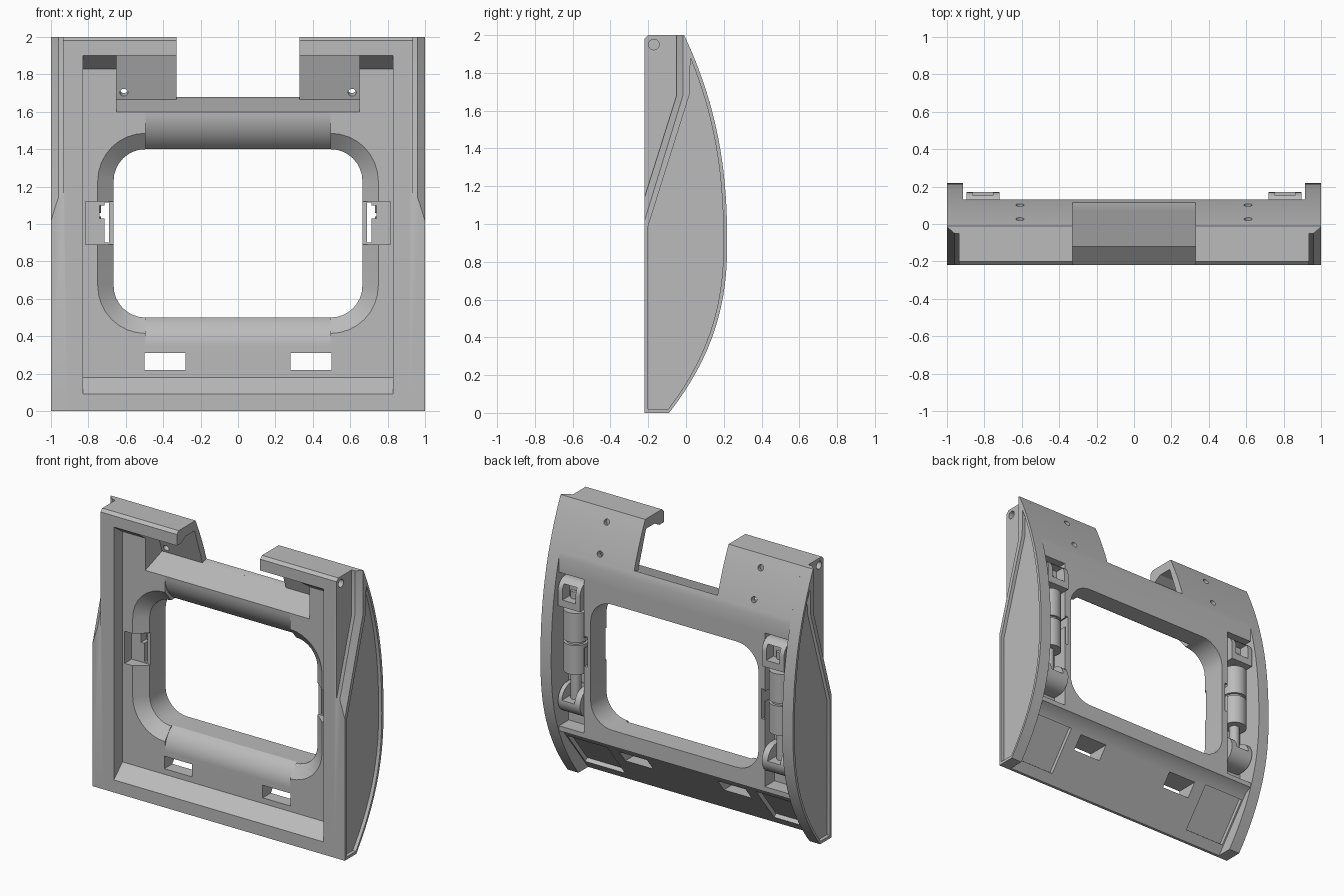
import bpy, bmesh, math

if "Cube" in bpy.data.objects:
    bpy.data.objects.remove(bpy.data.objects["Cube"])

grey = bpy.data.materials.new("plain_grey")
grey.use_nodes = True
grey.diffuse_color = (0.5, 0.5, 0.5, 1)
grey.node_tree.nodes["Principled BSDF"].inputs["Base Color"].default_value = (0.5, 0.5, 0.5, 1)


def loft(name, rings):
    """Closed solid through rings of 3D points."""
    bm = bmesh.new()
    loops = [[bm.verts.new(p) for p in ring] for ring in rings]
    n = len(loops[0])
    for a, b in zip(loops, loops[1:]):
        for i in range(n):
            j = (i + 1) % n
            bm.faces.new((a[i], a[j], b[j], b[i]))
    bm.faces.new(loops[0])
    bm.faces.new(loops[-1])
    bmesh.ops.recalc_face_normals(bm, faces=bm.faces)
    mesh = bpy.data.meshes.new(name)
    bm.to_mesh(mesh)
    bm.free()
    mesh.materials.append(grey)
    ob = bpy.data.objects.new(name, mesh)
    bpy.context.collection.objects.link(ob)
    return ob


def prism_x(name, yz, lo, hi):
    return loft(name, [[(x, y, z) for y, z in yz] for x in (lo, hi)])


def box(name, x, y, z):
    return prism_x(name, [(y[0], z[0]), (y[1], z[0]), (y[1], z[1]), (y[0], z[1])], *x)


def circle(r, n=24):
    return [(r * math.cos(2 * math.pi * i / n), r * math.sin(2 * math.pi * i / n)) for i in range(n)]


def rod(name, c, r, z0, z1):
    return loft(name, [[(c[0] + u, c[1] + v, z) for u, v in circle(r)] for z in (z0, z1)])


def activate(ob):
    bpy.ops.object.select_all(action='DESELECT')
    ob.select_set(True)
    bpy.context.view_layer.objects.active = ob


def cut(ob, cutter):
    cutter.hide_render = True
    activate(ob)
    mod = ob.modifiers.new("cut", 'BOOLEAN')
    mod.operation, mod.solver, mod.object = 'DIFFERENCE', 'EXACT', cutter
    bpy.ops.object.modifier_apply(modifier=mod.name)
    bpy.data.objects.remove(cutter)


def smooth(ob):
    activate(ob)
    bpy.ops.object.shade_smooth_by_angle(angle=math.radians(30))


def back(z):
    """Curved rear edge of the side plates."""
    return 0.218 - (0.228 * ((z - 0.9) / 1.1) ** 2.3 if z > 0.9 else 0.308 * ((0.9 - z) / 0.9) ** 2.3)


def rear(z0, z1, n, inset=0.0):
    return [(back(z) - inset, z) for z in (z0 + (z1 - z0) * i / n for i in range(n + 1))]


def rounded_rect(hx, z0, z1, r, y):
    pts = []
    corners = [(hx - r, z1 - r), (r - hx, z1 - r), (r - hx, z0 + r), (hx - r, z0 + r)]
    for k, (cx, cz) in enumerate(corners):
        for i in range(9):
            a = math.pi / 2 * (k + i / 8)
            pts.append((cx + r * math.cos(a), y, cz + r * math.sin(a)))
    return pts


def span(s, a, b):
    return (s * a, s * b)


# Main body: frame with a flat rear, sloped foot and curved top
body = prism_x("main_frame", [(-0.22, 0), (-0.20, 0), (0.08, 0.36), (0.13, 0.385)]
               + rear(1.627, 2, 10) + [(-0.20, 2), (-0.22, 1.98)], -0.915, 0.915)

# Front tray
cut(body, prism_x("tray_cutter", [(-0.3, 0.018), (-0.12, 0.18), (-0.12, 1.83), (-0.3, 1.956)], -0.83, 0.83))

# Pocket under the top rail, and the central notch
cut(body, prism_x("pocket_cutter", [(-0.3, 1.6), (-0.12, 1.6), (0.07, 1.666), (-0.02, 1.93),
                                    (-0.12, 1.93), (-0.17, 1.9), (-0.3, 1.9)], -0.65, 0.65))
cut(body, prism_x("notch_cutter", [(-0.3, 1.6), (-0.12, 1.6), (0.11, 1.68), (0.4, 1.68),
                                   (0.4, 2.1), (-0.3, 2.1)], -0.33, 0.33))

# Window with a chamfered front edge
rings = [rounded_rect(0.665 + d, 0.5 - d, 1.4 + d, 0.17 + d, y)
         for d, y in ((0.085, -0.3), (0.085, -0.12), (0, -0.05), (0, 0.4))]
cut(body, loft("window_cutter", rings))

# Rolled edge above and below the window
for edge, sign, size in ((1.4, 1, 0.2), (0.5, -1, 0.15)):
    radius = size / math.sin(math.radians(60))
    roll = [(-0.12 + radius * (1 - math.cos(a)), edge + sign * (size - radius * math.sin(a)))
            for a in (math.radians(6 * i) for i in range(11))]
    cut(body, prism_x("roll_cutter", [(-0.3, edge + sign * size)] + roll
                      + [(roll[-1][0], 0.95), (-0.3, 0.95)], -0.495, 0.495))

for s in (1, -1):
    # Foot openings, foot recesses, latch pockets and rear channels
    cut(body, box("foot_cutter", span(s, 0.28, 0.5), (-0.3, 0.4), (0.22, 0.31)))
    cut(body, prism_x("recess_cutter", [(-0.177, 0.078), (0.025, 0.338), (0.096, 0.283), (-0.106, 0.023)],
                      *span(s, 0.59, 0.905)))
    cut(body, box("latch_cutter", span(s, 0.6, 0.815), (-0.2, -0.04), (0.89, 1.12)))
    cut(body, box("channel_cutter", span(s, 0.715, 0.93), (0.02, 0.3), (0.42, 1.52)))
    cut(body, box("slit_cutter", span(s, 0.69, 0.713), (-0.3, 0.3), (0.9, 1.115)))
    cut(body, box("slit_cutter", span(s, 0.70, 0.74), (-0.3, 0.3), (1.03, 1.1)))
    # Screw holes square to the curved rear
    for z, depth in ((1.72, 0.07), (1.92, 0.025)):
        cut(body, loft("screw_cutter", [[(s * 0.61 + u, back(z) + d, z + 0.38 * d + v)
                                         for u, v in circle(0.022, 16)] for d in (-depth, 0.1)]))
    cut(body, prism_x("pivot_cutter", [(u - 0.17, v + 1.95) for u, v in circle(0.028)], *span(s, 0.75, 1.1)))
smooth(body)

for s, side in ((1, "left"), (-1, "right")):
    # Side plate with sunken panel and chamfered step at the upper front
    plate = prism_x(side + "_side_plate", [(-0.22, 0)] + rear(0, 2, 36) + [(-0.20, 2), (-0.22, 1.98)],
                    *span(s, 0.915, 1))
    cut(plate, prism_x("panel_cutter", [(-0.2, 0.02)] + rear(0.02, 1.88, 32, 0.02)
                       + [(0.02, 1.69), (-0.2, 0.99)], *span(s, 0.975, 1.1)))
    step = [[(s * x, a, b) for a, b in ((-0.3, low), (y, 1.68), (y, 2.1), (-0.3, 2.1))]
            for x, y, low in ((0.935, -0.05, 0.886), (0.96, -0.05, 0.886), (1.004, -0.013, 0.74))]
    cut(plate, loft("step_cutter", step))
    cut(plate, prism_x("pivot_cutter", [(u - 0.17, v + 1.95) for u, v in circle(0.028)], *span(s, 0.8, 1.1)))
    smooth(plate)

    # Rear strut: shaft and two barrels
    centre = (s * 0.815, 0.08)
    smooth(rod(side + "_strut_shaft", centre, 0.035, 0.6, 1.4))
    for part, z0, z1 in (("upper", 1.06, 1.27), ("lower", 0.83, 1.04)):
        smooth(rod(f"{side}_{part}_barrel", centre, 0.083, z0, z1))
    smooth(rod(side + "_barrel_core", centre, 0.065, 1.03, 1.07))

    # Rounded upper bracket with a window
    arch = [(0.09 + 0.08 * math.cos(a), 1.41 + 0.08 * math.sin(a))
            for a in (math.pi * i / 14 for i in range(15))]
    bracket = prism_x(side + "_upper_bracket", [(0.17, 1.3)] + arch + [(0.01, 1.3)], *span(s, 0.72, 0.895))
    cut(bracket, box("bracket_cutter", span(s, 0.755, 0.86), (0.09, 0.3), (1.35, 1.46)))
    smooth(bracket)

    # Round lower knuckle forked around the shaft
    disc = [(0.07 + 0.1 * math.cos(a), 0.62 + 0.1 * math.sin(a))
            for a in (math.pi * (i / 16 - 0.5) for i in range(17))]
    knuckle = prism_x(side + "_lower_knuckle", [(0.01, 0.52)] + disc + [(0.01, 0.72)], *span(s, 0.72, 0.895))
    cut(knuckle, box("fork_cutter", span(s, 0.765, 0.865), (0.03, 0.3), (0.63, 0.9)))
    smooth(knuckle)
